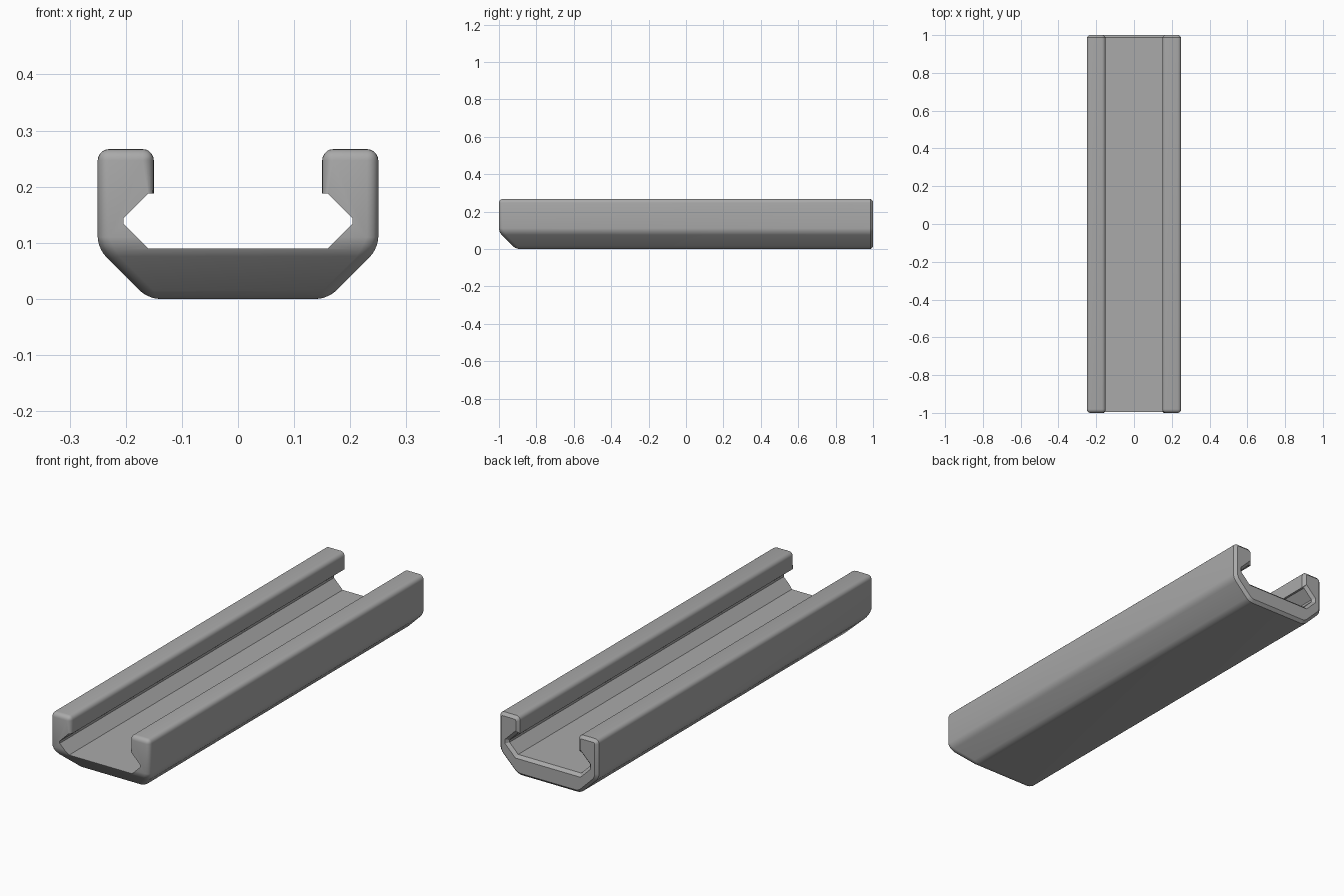
import bpy, bmesh, math
from mathutils import Vector

if "Cube" in bpy.data.objects:
    bpy.data.objects.remove(bpy.data.objects["Cube"], do_unlink=True)

LENGTH, FLOOR, LIP, TOP = 2.0, 0.09, 0.188, 0.267
FRONT, BACK = -LENGTH / 2, LENGTH / 2

grey = bpy.data.materials.new("plain_grey")
grey.use_nodes = True
grey.diffuse_color = (0.4, 0.4, 0.4, 1)
grey.node_tree.nodes["Principled BSDF"].inputs["Base Color"].default_value = (0.4, 0.4, 0.4, 1)


def prism(half, y0, y1):
    """Mirror a half profile (x, z) across x = 0 and extrude it along y."""
    bm = bmesh.new()
    loop = half + [(-x, z) for x, z in reversed(half)]
    face = bm.faces.new([bm.verts.new((x, y0, z)) for x, z in loop])
    ext = bmesh.ops.extrude_face_region(bm, geom=[face])
    moved = [g for g in ext["geom"] if isinstance(g, bmesh.types.BMVert)]
    bmesh.ops.translate(bm, verts=moved, vec=(0, y1 - y0, 0))
    bmesh.ops.recalc_face_normals(bm, faces=bm.faces)
    return bm


def add_object(name, bm):
    mesh = bpy.data.meshes.new(name)
    bm.to_mesh(mesh)
    bm.free()
    mesh.materials.append(grey)
    obj = bpy.data.objects.new(name, mesh)
    bpy.context.collection.objects.link(obj)
    return obj


# Outer channel body with the upper slot
slot_base = 0.14
bm = prism([(0.16, 0), (0.25, FLOOR), (0.25, TOP), (0.15, TOP), (0.15, slot_base)], FRONT, BACK)

# Sloped underside at the front end
cut = bmesh.ops.bisect_plane(bm, geom=bm.verts[:] + bm.edges[:] + bm.faces[:], dist=1e-5,
                             plane_co=(0, FRONT, FLOOR), plane_no=Vector((0, -1, -1)).normalized(),
                             clear_outer=True)
rim = [g for g in cut["geom_cut"] if isinstance(g, bmesh.types.BMEdge) and g.is_boundary]
bmesh.ops.holes_fill(bm, edges=rim, sides=0)
bmesh.ops.recalc_face_normals(bm, faces=bm.faces)


# Round every outer edge except the back end and the slot base
def is_rounded(edge):
    at_back = all(v.co.y > BACK - 1e-4 for v in edge.verts)
    at_base = all(abs(v.co.z - slot_base) < 1e-4 for v in edge.verts)
    return not at_back and not at_base and edge.calc_face_angle(0) > 0.1


bmesh.ops.bevel(bm, geom=[e for e in bm.edges if is_rounded(e)], offset=0.02,
                offset_type='OFFSET', segments=5, profile=0.5, affect='EDGES', clamp_overlap=False)
channel = add_object("channel_rail", bm)

# Undercut groove along the inside
cutter = add_object("groove_cutter", prism(
    [(0.16, FLOOR), (0.204, 0.134), (0.204, 0.144), (0.16, LIP)], FRONT - 0.1, BACK + 0.1))
mod = channel.modifiers.new("groove", 'BOOLEAN')
mod.operation, mod.object, mod.solver = 'DIFFERENCE', cutter, 'EXACT'

bm = bmesh.new()
bm.from_object(channel, bpy.context.evaluated_depsgraph_get())
channel.modifiers.clear()
bpy.data.objects.remove(cutter, do_unlink=True)

# Flat chamfer around the back end
bmesh.ops.remove_doubles(bm, verts=bm.verts, dist=1e-4)
ends = [f for f in bm.faces if f.normal.y > 0.99 and f.calc_center_median().y > BACK - 1e-3]
if len(ends) > 1:
    bmesh.ops.dissolve_faces(bm, faces=ends)
rim = [e for e in bm.edges if all(v.co.y > BACK - 1e-3 for v in e.verts)]
bmesh.ops.bevel(bm, geom=rim, offset=0.013, offset_type='OFFSET', segments=1,
                profile=0.5, affect='EDGES', clamp_overlap=False)
bm.to_mesh(channel.data)
bm.free()

# Smooth shading with crisp creases
bpy.ops.object.select_all(action='DESELECT')
channel.select_set(True)
bpy.context.view_layer.objects.active = channel
bpy.ops.object.shade_smooth_by_angle(angle=math.radians(28))
